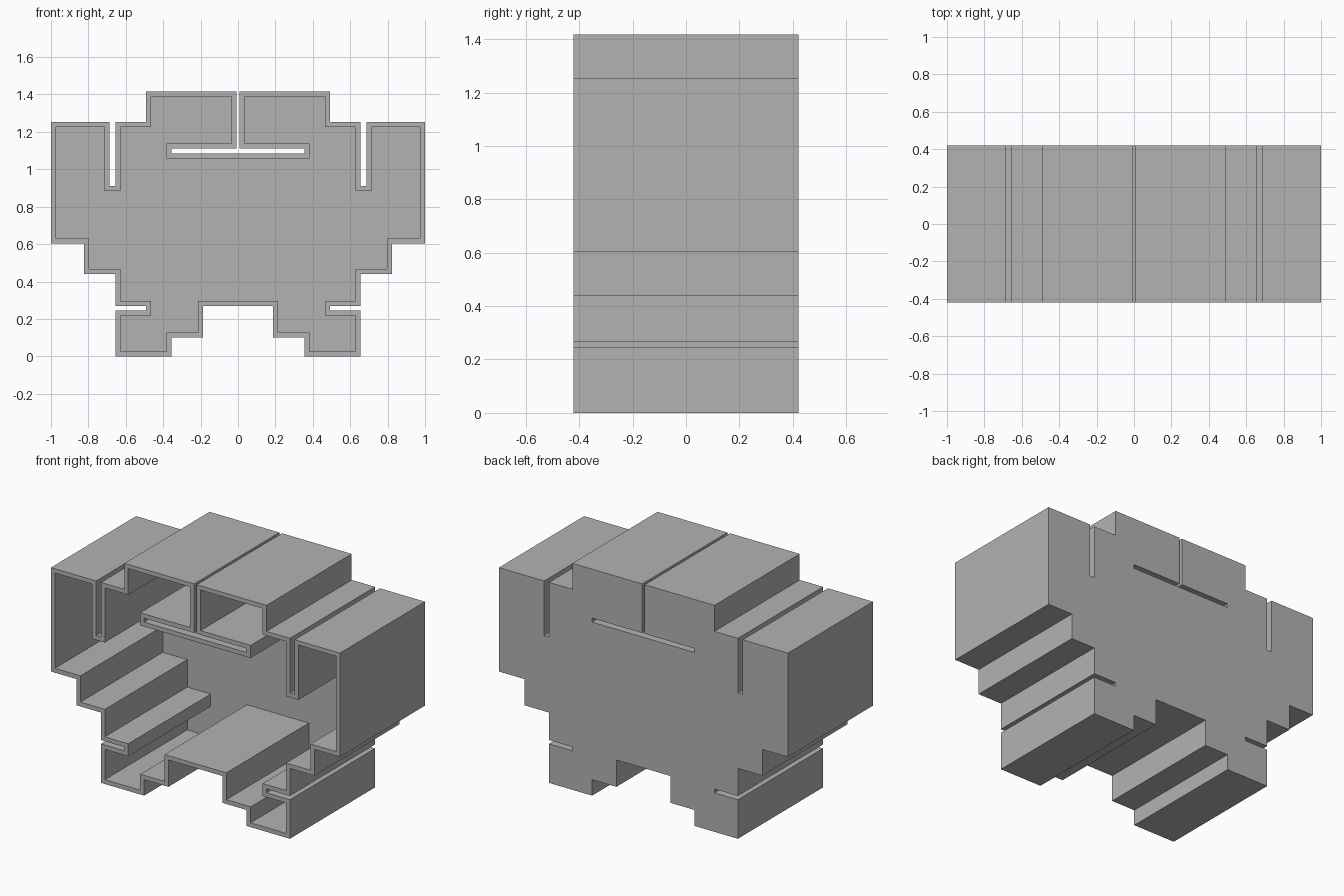
import bpy, bmesh
from mathutils import Vector

if "Cube" in bpy.data.objects:
    bpy.data.objects.remove(bpy.data.objects["Cube"])

WALL, DEPTH = 0.027, 0.421

# Left half of the outline (x, z), clockwise from the mouth slot to the arch
half = [(0.355, 1.085), (0.355, 1.11), (0.009, 1.11), (0.009, 1.417),
        (0.492, 1.417), (0.492, 1.254), (0.654, 1.254), (0.654, 0.912),
        (0.687, 0.912), (0.687, 1.254), (1, 1.254), (1, 0.604),
        (0.823, 0.604), (0.823, 0.44), (0.654, 0.44), (0.654, 0.268),
        (0.492, 0.268), (0.492, 0.244), (0.654, 0.244), (0.654, 0),
        (0.355, 0), (0.355, 0.1), (0.187, 0.1), (0.187, 0.268)]
outer = [Vector(p) for p in half + [(-x, z) for x, z in reversed(half)]]
count = len(outer)


def inward(a, b):
    d = (b - a).normalized()
    return Vector((d.y, -d.x))


# Every corner is square, so the two side normals add up to the inset offset
inner = [p + WALL * (inward(outer[i - 1], p) + inward(p, outer[(i + 1) % count]))
         for i, p in enumerate(outer)]

bm = bmesh.new()


def ring(points, y):
    return [bm.verts.new((p.x, y, p.y)) for p in points]


def bridge(a, b):
    for i in range(count):
        j = (i + 1) % count
        bm.faces.new((a[i], a[j], b[j], b[i]))


# Open-fronted tray: outer wall, front rim, inner wall and back panel
back = ring(outer, DEPTH)
front = ring(outer, -DEPTH)
rim = ring(inner, -DEPTH)
floor = ring(inner, DEPTH - WALL)
for a, b in ((back, front), (front, rim), (rim, floor)):
    bridge(a, b)
bm.faces.new(back)
bm.faces.new(floor)
bmesh.ops.recalc_face_normals(bm, faces=bm.faces)

mesh = bpy.data.meshes.new("stepped_shell")
bm.to_mesh(mesh)
bm.free()

# Plain grey material
grey = bpy.data.materials.new("grey")
grey.use_nodes = True
grey.diffuse_color = (0.45, 0.45, 0.45, 1)
grey.node_tree.nodes["Principled BSDF"].inputs["Base Color"].default_value = grey.diffuse_color
mesh.materials.append(grey)

shell = bpy.data.objects.new("stepped_shell", mesh)
bpy.context.collection.objects.link(shell)
